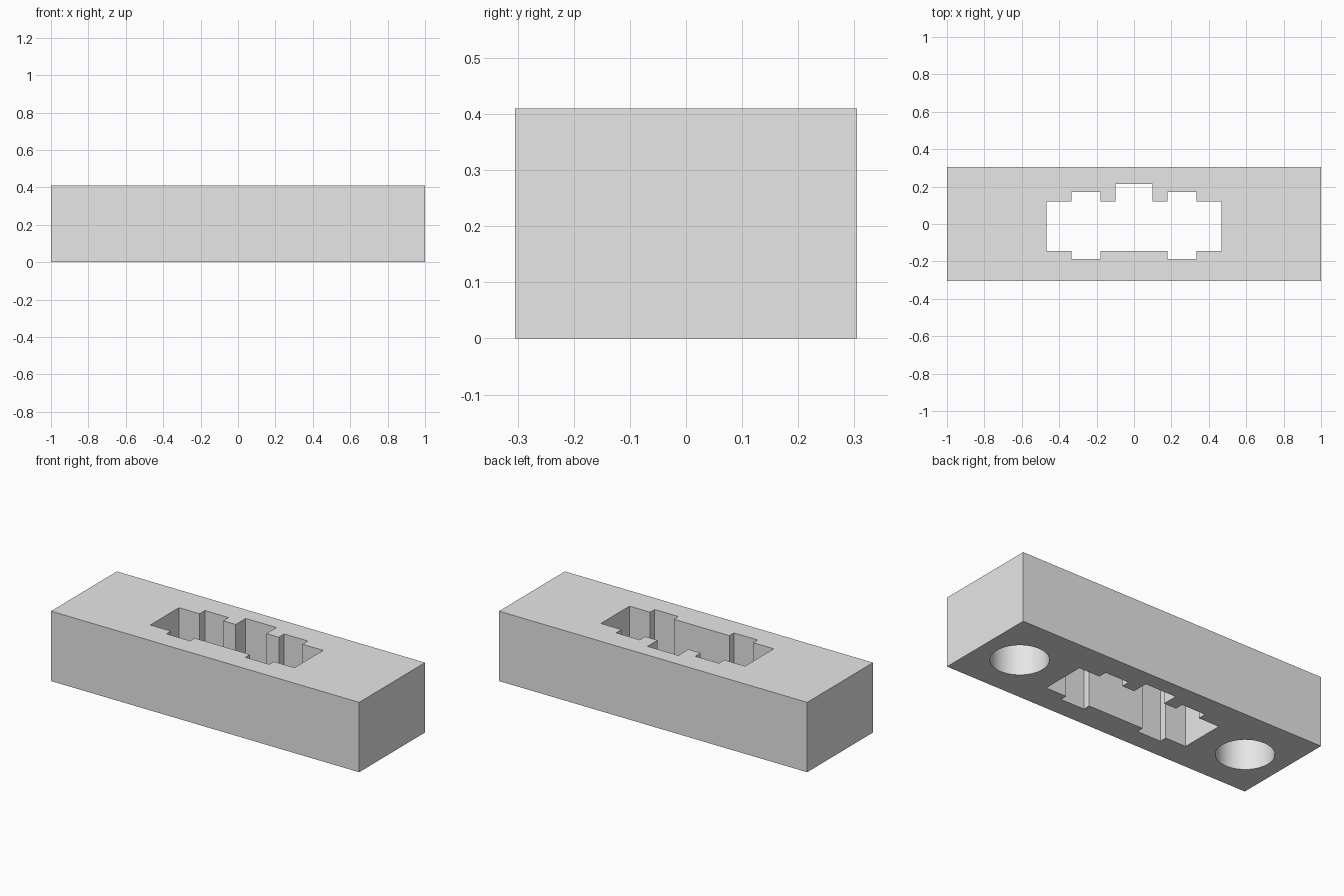
import bpy
import bmesh

# Remove the default cube only
default = bpy.data.objects.get("Cube")
if default:
    bpy.data.objects.remove(default, do_unlink=True)

LENGTH, WIDTH, HEIGHT = 2.0, 0.61, 0.41
HOLE_X, HOLE_Y, HOLE_RADIUS, HOLE_DEPTH = 0.757, -0.013, 0.153, 0.31

grey = bpy.data.materials.new("plain grey")
grey.use_nodes = True
grey.diffuse_color = (0.8, 0.8, 0.8, 1)
grey.node_tree.nodes["Principled BSDF"].inputs["Base Color"].default_value = (0.8, 0.8, 0.8, 1)


def add_object(name, bm):
    bmesh.ops.recalc_face_normals(bm, faces=bm.faces)
    mesh = bpy.data.meshes.new(name)
    bm.to_mesh(mesh)
    bm.free()
    mesh.materials.append(grey)
    obj = bpy.data.objects.new(name, mesh)
    bpy.context.collection.objects.link(obj)
    return obj


def prism(name, outline, bottom, top):
    """Extrude a flat outline straight up."""
    bm = bmesh.new()
    face = bm.faces.new([bm.verts.new((x, y, bottom)) for x, y in outline])
    moved = bmesh.ops.extrude_face_region(bm, geom=[face])["geom"]
    bmesh.ops.translate(bm, vec=(0, 0, top - bottom),
                        verts=[g for g in moved if isinstance(g, bmesh.types.BMVert)])
    return add_object(name, bm)


def hole_cutter(name, x):
    """Cylinder that reaches from below the block to the hole floor."""
    bm = bmesh.new()
    bmesh.ops.create_cone(bm, cap_ends=True, segments=64, radius1=HOLE_RADIUS,
                          radius2=HOLE_RADIUS, depth=HOLE_DEPTH * 2)
    bmesh.ops.translate(bm, vec=(x, HOLE_Y, 0), verts=bm.verts)
    return add_object(name, bm)


def cut(target, cutter):
    cutter.hide_render = True
    mod = target.modifiers.new("cut", "BOOLEAN")
    mod.operation = "DIFFERENCE"
    mod.solver = "EXACT"
    mod.object = cutter
    bpy.ops.object.select_all(action="DESELECT")
    target.select_set(True)
    bpy.context.view_layer.objects.active = target
    bpy.ops.object.modifier_apply(modifier=mod.name)
    bpy.data.objects.remove(cutter, do_unlink=True)


# Rectangular block
hx, hy = LENGTH / 2, WIDTH / 2
block = prism("block", [(-hx, -hy), (hx, -hy), (hx, hy), (-hx, hy)], 0, HEIGHT)

# Notched slot right through the block: half outline, mirrored
half = [(0.18, -0.145), (0.18, -0.187), (0.334, -0.187), (0.334, -0.145),
        (0.468, -0.145), (0.468, 0.121), (0.334, 0.121), (0.334, 0.171),
        (0.18, 0.171), (0.18, 0.121), (0.1, 0.121), (0.1, 0.214)]
outline = half + [(-x, y) for x, y in reversed(half)]
cut(block, prism("slot_cutter", outline, -0.1, HEIGHT + 0.1))

# Blind round holes in the underside
for side, name in ((1, "left_hole_cutter"), (-1, "right_hole_cutter")):
    cut(block, hole_cutter(name, side * HOLE_X))

# Round hole walls smooth, all corners sharp
block.select_set(True)
bpy.context.view_layer.objects.active = block
bpy.ops.object.shade_smooth_by_angle()
